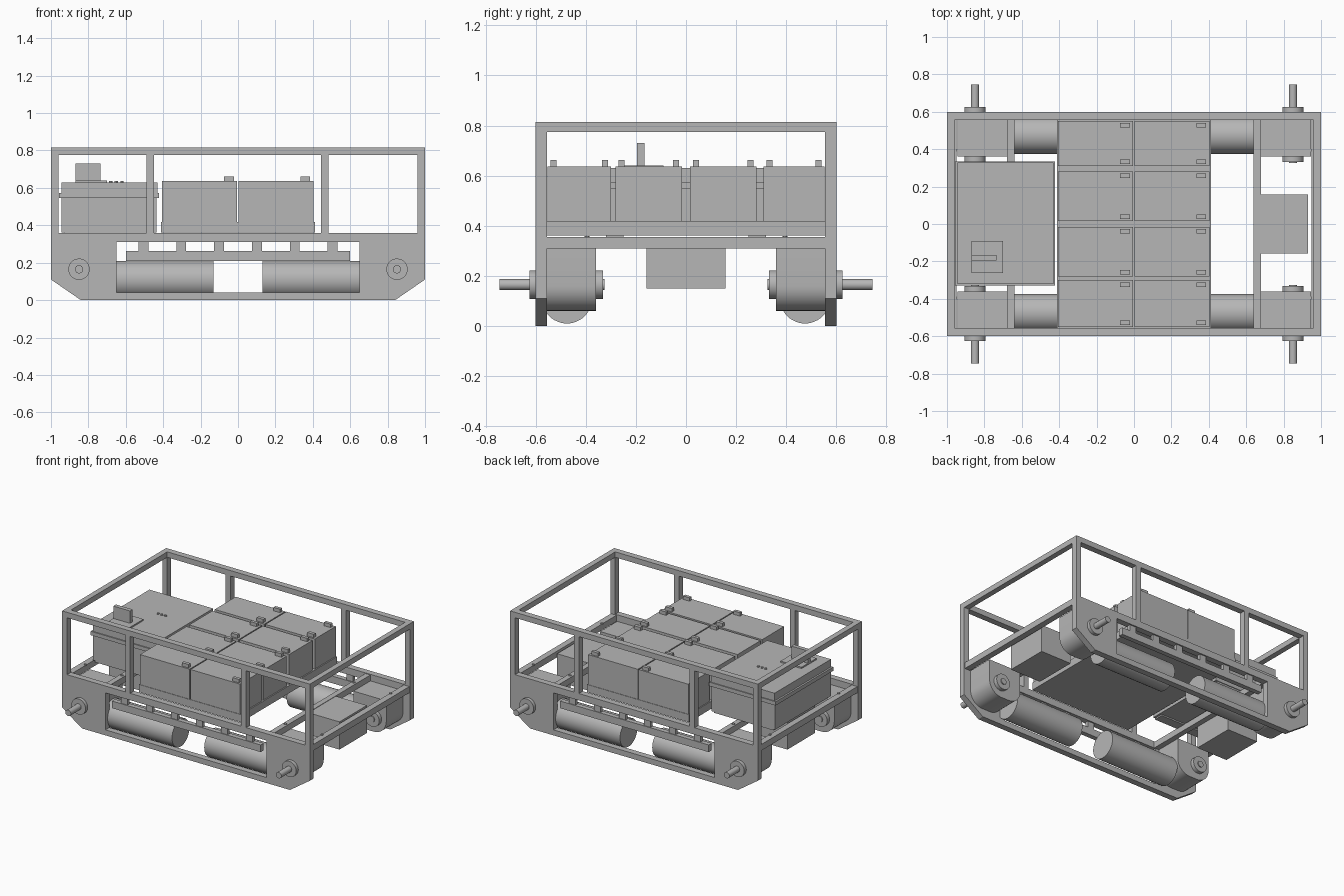
import bpy, bmesh, math
from mathutils import Matrix, Vector

cube = bpy.data.objects.get("Cube")
if cube:
    bpy.data.objects.remove(cube, do_unlink=True)

grey = bpy.data.materials.new("machine grey")
grey.use_nodes = True
color = (0.47, 0.47, 0.47, 1)
grey.diffuse_color = color
grey.node_tree.nodes["Principled BSDF"].inputs["Base Color"].default_value = color


def finish(name, bm, smooth=False):
    bmesh.ops.recalc_face_normals(bm, faces=bm.faces)
    mesh = bpy.data.meshes.new(name)
    bm.to_mesh(mesh)
    bm.free()
    mesh.materials.append(grey)
    ob = bpy.data.objects.new(name, mesh)
    bpy.context.collection.objects.link(ob)
    if smooth:
        bpy.ops.object.select_all(action='DESELECT')
        ob.select_set(True)
        bpy.context.view_layer.objects.active = ob
        bpy.ops.object.shade_smooth_by_angle(angle=math.radians(30))
    return ob


def box(name, x0, x1, y0, y1, z0, z1):
    bm = bmesh.new()
    size = Matrix.Diagonal((abs(x1 - x0), abs(y1 - y0), z1 - z0, 1))
    mid = Matrix.Translation(((x0 + x1) / 2, (y0 + y1) / 2, (z0 + z1) / 2))
    bmesh.ops.create_cube(bm, size=1, matrix=mid @ size)
    return finish(name, bm)


def rod(name, start, end, radius, sides=40):
    a, b = Vector(start), Vector(end)
    turn = (b - a).to_track_quat('Z', 'Y').to_matrix().to_4x4()
    bm = bmesh.new()
    bmesh.ops.create_cone(bm, cap_ends=True, segments=sides, radius1=radius, radius2=radius,
                          depth=(b - a).length, matrix=Matrix.Translation((a + b) / 2) @ turn)
    return finish(name, bm, True)


def prism(name, outline, y0, y1, smooth=False):
    # extrude an x-z outline along y
    bm = bmesh.new()
    face = bm.faces.new([bm.verts.new((x, y0, z)) for x, z in outline])
    out = bmesh.ops.extrude_face_region(bm, geom=[face])
    moved = [v for v in out["geom"] if isinstance(v, bmesh.types.BMVert)]
    bmesh.ops.translate(bm, verts=moved, vec=(0, y1 - y0, 0))
    return finish(name, bm, smooth)


T = 0.045           # frame bar thickness
IN = 0.6 - T        # inner face of the side frames

for sy, side in ((-1, "front"), (1, "back")):
    ya, yb = sy * IN, sy * 0.6
    # side frame: upper rail, posts, beam and lower skid
    box(side + "_top_rail", -1, 1, ya, yb, 0.775, 0.815)
    box(side + "_side_beam", -0.65, 0.65, ya, yb, 0.31, 0.36)
    box(side + "_skid_rail", -0.65, 0.65, ya, yb, 0, 0.04)
    for x in (-0.98, -0.47, 0.465, 0.98):
        box(side + "_post", x - 0.02, x + 0.02, ya, yb, 0.36, 0.775)
    # hanging strip with its hanger tabs
    box(side + "_hanging_strip", -0.6, 0.6, sy * 0.56, sy * 0.595, 0.21, 0.262)
    for i in range(6):
        x = -0.505 + i * 0.202
        box(side + "_strip_hanger", x - 0.026, x + 0.026, sy * 0.565, sy * 0.59, 0.26, 0.312)

    for sx, end in ((-1, "right"), (1, "left")):
        tag = side + "_" + end
        # chamfered end plate
        plate = [(1, 0.36), (0.65, 0.36), (0.65, 0), (0.84, 0), (1, 0.11)]
        prism(tag + "_end_plate", [(sx * x, z) for x, z in plate], ya, yb)
        # gearbox with rounded lower corners
        r, xl, xr = 0.1, 0.68, 0.945
        outline = [(xl, 0.312), (xr, 0.312)]
        for cx, first in ((xr - r, 0), (xl + r, 90)):
            for k in range(9):
                a = -math.radians(first + k * 11.25)
                outline.append((cx + r * math.cos(a), 0.06 + r + r * math.sin(a)))
        prism(tag + "_gearbox", [(sx * x, z) for x, z in outline], sy * 0.36, ya, True)
        # axle and its bearing collars
        ax, az = sx * 0.85, 0.165
        rod(tag + "_axle", (ax, sy * 0.325, az), (ax, sy * 0.745, az), 0.022, 24)
        rod(tag + "_inner_collar", (ax, sy * 0.332, az), (ax, sy * 0.362, az), 0.057)
        rod(tag + "_outer_collar", (ax, ya, az), (ax, sy * 0.625, az), 0.057)
        # drive motor
        rod(tag + "_motor", (sx * 0.13, sy * 0.475, 0.11), (sx * 0.69, sy * 0.475, 0.11), 0.1, 48)
        for x in (0.66, 0.955):
            rod(tag + "_bolt", (sx * x, sy * 0.395, 0.35), (sx * x, sy * 0.395, 0.36), 0.01, 12)

for sx, end in ((-1, "right"), (1, "left")):
    # cross members of the chassis
    box(end + "_top_cross_rail", sx * 0.96, sx * 1, -IN, IN, 0.775, 0.815)
    box(end + "_end_cross_rail", sx * 0.95, sx * 0.995, -IN, IN, 0.31, 0.355)
    box(end + "_inner_cross_rail", sx * 0.64, sx * 0.68, -IN, IN, 0.31, 0.355)
    box(end + "_ballast_box", sx * 0.68, sx * 0.93, -0.158, 0.158, 0.15, 0.352)

# battery tray and batteries
box("battery_tray", -0.412, 0.412, -0.555, 0.555, 0.362, 0.418)
for y0, y1 in ((-0.552, -0.3), (-0.282, -0.015), (0.015, 0.282), (0.31, 0.552)):
    for x0 in (-0.405, 0.003):
        box("battery", x0, x0 + 0.4, y0, y1, 0.415, 0.637)
        for y in (y0 + 0.024, y1 - 0.024):
            box("battery_terminal", x0 + 0.33, x0 + 0.383, y - 0.012, y + 0.012, 0.635, 0.662)

# control cabinet
box("cabinet_body", -0.945, -0.435, -0.32, 0.325, 0.362, 0.55)
box("cabinet_lip", -0.958, -0.422, -0.33, 0.335, 0.546, 0.574)
box("cabinet_lid", -0.945, -0.43, -0.322, 0.328, 0.572, 0.63)
for sy in (-1, 1):
    box("cabinet_foot", -0.93, -0.45, sy * 0.25, sy * 0.32, 0.352, 0.364)
box("switch_base", -0.87, -0.7, -0.262, -0.09, 0.628, 0.64)
box("switch_handle", -0.87, -0.735, -0.195, -0.165, 0.638, 0.73)
for i in range(3):
    x = -0.68 + i * 0.03
    rod("indicator", (x, 0.05, 0.628), (x, 0.05, 0.637), 0.009, 12)
